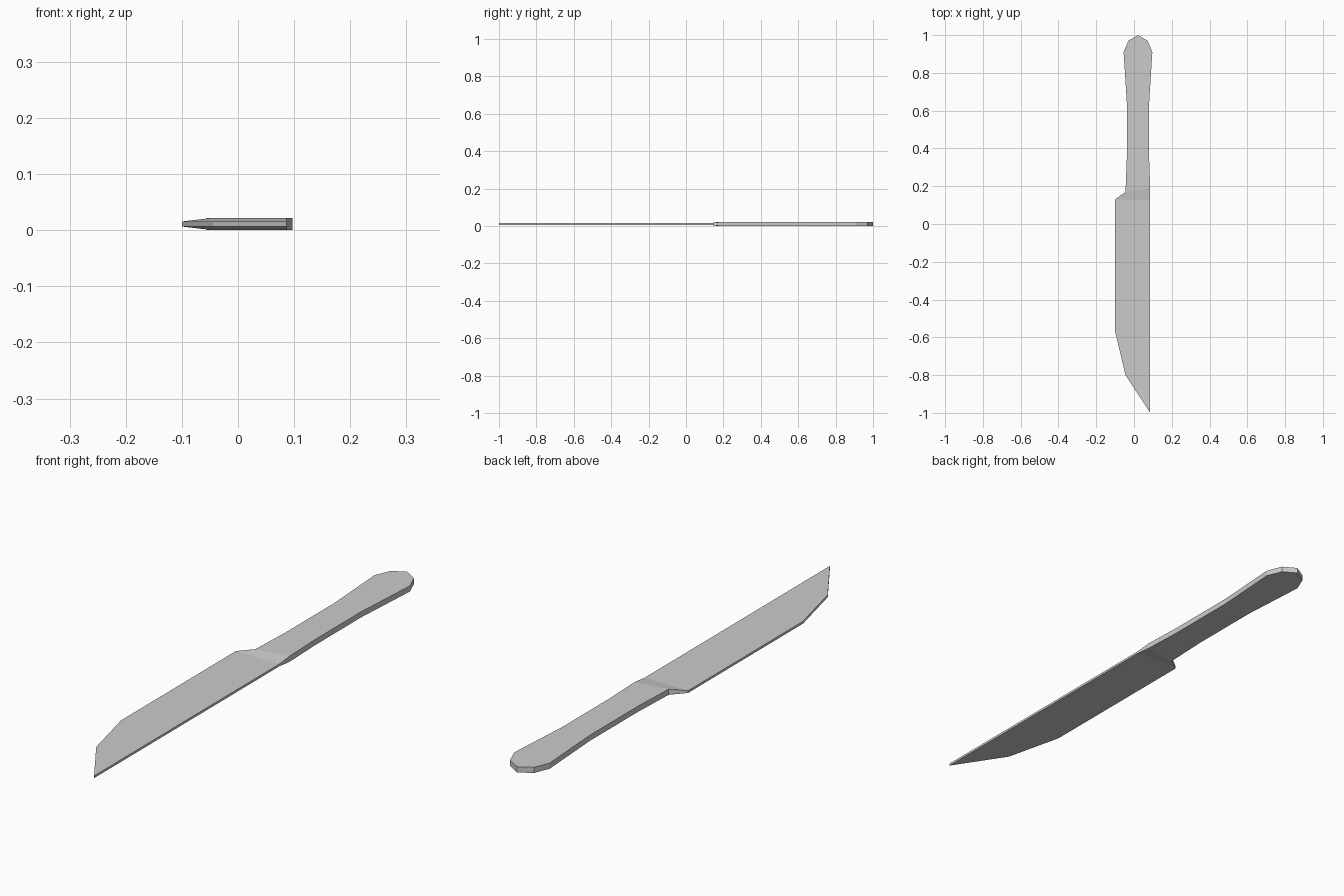
import bpy
import bmesh

cube = bpy.data.objects.get("Cube")
if cube:
    bpy.data.objects.remove(cube, do_unlink=True)

steel = bpy.data.materials.new("light grey steel")
steel.use_nodes = True
colour = (0.6, 0.6, 0.6, 1)
steel.diffuse_color = colour
steel.node_tree.nodes["Principled BSDF"].inputs["Base Color"].default_value = colour

MID, THIN, THICK = 0.011, 0.0045, 0.011

# Outlines; the first and last points of each meet the neighbouring part
blade = [(-0.1, 0.13), (-0.1, -0.57), (-0.045, -0.8), (0.086, -1), (0.086, 0.13)]
handle = [(0.086, 0.19), (0.08, 0.35), (0.08, 0.64), (0.097, 0.91), (0.072, 0.97),
          (0.021, 1), (-0.03, 0.97), (-0.055, 0.91), (-0.038, 0.64),
          (-0.038, 0.35), (-0.045, 0.17)]

bm = bmesh.new()


def layer(outline, z):
    return [bm.verts.new((x, y, z)) for x, y in outline]


# Top and bottom plates, with a sloping shoulder between blade and handle
layers = []
for side in (-1, 1):
    b = layer(blade, MID + side * THIN)
    h = layer(handle, MID + side * THICK)
    bm.faces.new(b)
    bm.faces.new(h)
    bm.faces.new((b[0], b[-1], h[0], h[-1]))
    layers.append(b + h)

# Rim all the way round
low, high = layers
for i in range(len(low)):
    j = (i + 1) % len(low)
    bm.faces.new((low[i], low[j], high[j], high[i]))

bmesh.ops.recalc_face_normals(bm, faces=bm.faces)
mesh = bpy.data.meshes.new("knife")
bm.to_mesh(mesh)
bm.free()
mesh.materials.append(steel)
knife = bpy.data.objects.new("knife", mesh)
bpy.context.collection.objects.link(knife)
